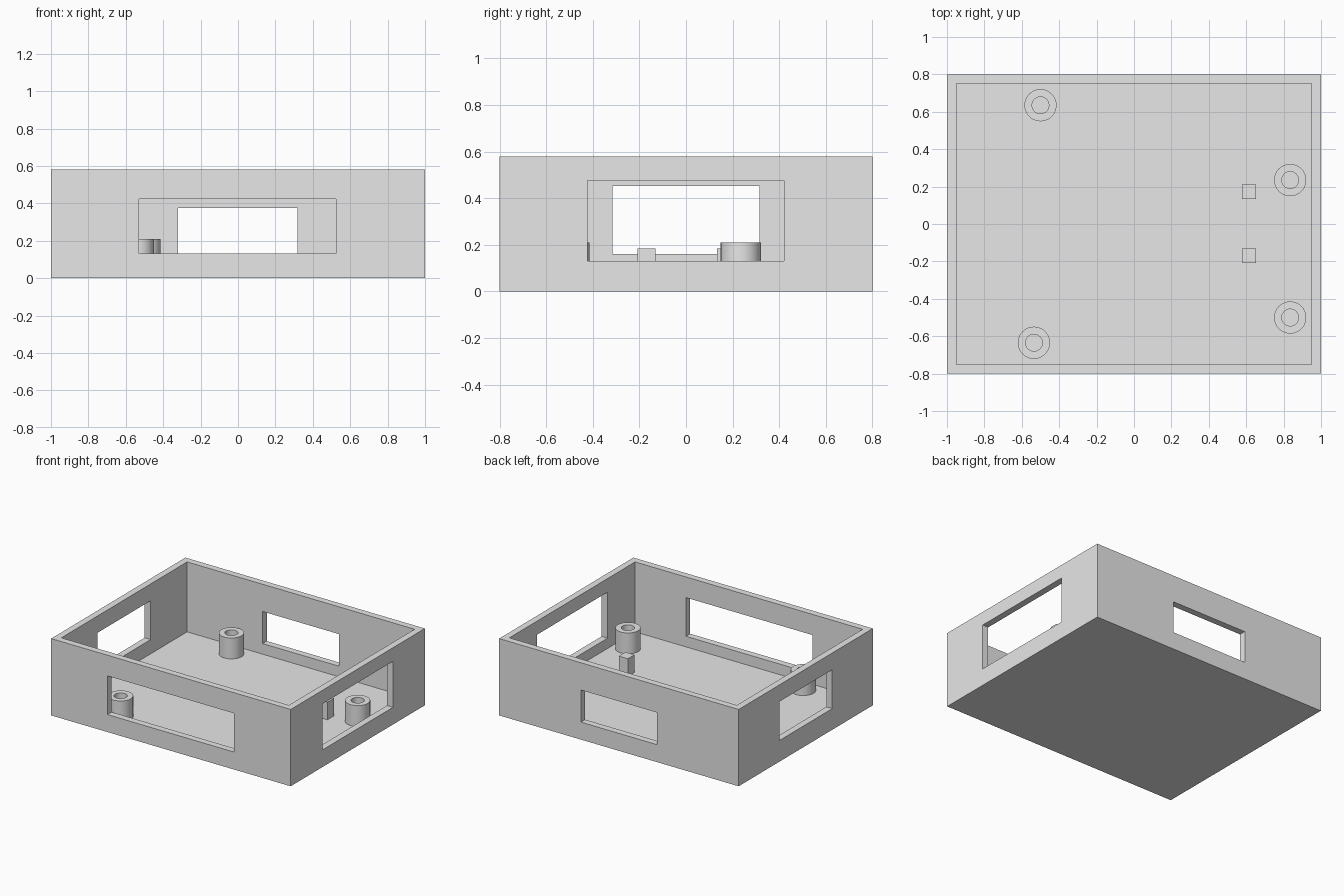
import bpy, bmesh, math
from mathutils import Vector, Matrix

if "Cube" in bpy.data.objects:
    bpy.data.objects.remove(bpy.data.objects["Cube"])

WALL, FLOOR, HEIGHT = 0.05, 0.052, 0.58

grey = bpy.data.materials.new("light grey plastic")
grey.diffuse_color = (0.8, 0.8, 0.8, 1)
grey.use_nodes = True
grey.node_tree.nodes["Principled BSDF"].inputs["Base Color"].default_value = grey.diffuse_color


def add_object(name, bm):
    bmesh.ops.recalc_face_normals(bm, faces=bm.faces[:])
    mesh = bpy.data.meshes.new(name)
    bm.to_mesh(mesh)
    bm.free()
    mesh.materials.append(grey)
    obj = bpy.data.objects.new(name, mesh)
    bpy.context.collection.objects.link(obj)
    return obj


def add_box(name, lo, hi):
    lo, hi = Vector(lo), Vector(hi)
    bm = bmesh.new()
    matrix = Matrix.Translation((lo + hi) / 2) @ Matrix.Diagonal((*(hi - lo), 1))
    bmesh.ops.create_cube(bm, size=1, matrix=matrix)
    return add_object(name, bm)


def add_standoff(name, x, y, outer=0.086, inner=0.045, top=0.21, sides=48):
    # Hollow tube: a rectangular profile turned around the z axis
    profile = [(inner, FLOOR), (outer, FLOOR), (outer, top), (inner, top)]
    bm = bmesh.new()
    rings = []
    for i in range(sides):
        a = 2 * math.pi * i / sides
        rings.append([bm.verts.new((x + r * math.cos(a), y + r * math.sin(a), z))
                      for r, z in profile])
    for i in range(sides):
        a, b = rings[i], rings[(i + 1) % sides]
        for j in range(4):
            k = (j + 1) % 4
            bm.faces.new((a[j], b[j], b[k], a[k]))
    obj = add_object(name, bm)
    bpy.ops.object.select_all(action='DESELECT')
    obj.select_set(True)
    bpy.context.view_layer.objects.active = obj
    bpy.ops.object.shade_smooth_by_angle(angle=math.radians(30))


# Open tray with a hollow interior and one window in each wall
tray = add_box("tray", (-1, -0.8, 0), (1, 0.8, HEIGHT))
cutters = [
    add_box("interior_cutter", (-1 + WALL, -0.8 + WALL, FLOOR), (1 - WALL, 0.8 - WALL, 1)),
    add_box("front_window_cutter", (-0.53, -0.9, 0.132), (0.525, -0.7, 0.424)),
    add_box("back_window_cutter", (-0.32, 0.7, 0.132), (0.317, 0.9, 0.374)),
    add_box("right_window_cutter", (0.9, -0.422, 0.13), (1.1, 0.42, 0.477)),
    add_box("left_window_cutter", (-1.1, -0.316, 0.16), (-0.9, 0.315, 0.453)),
]
bpy.context.view_layer.objects.active = tray
for cutter in cutters:
    mod = tray.modifiers.new(cutter.name, 'BOOLEAN')
    mod.operation = 'DIFFERENCE'
    mod.solver = 'EXACT'
    mod.object = cutter
    bpy.ops.object.modifier_apply(modifier=mod.name)
    bpy.data.objects.remove(cutter)

# Board mounting standoffs
for i, (x, y) in enumerate([(-0.5, 0.635), (-0.535, -0.635), (0.835, 0.235), (0.835, -0.5)]):
    add_standoff(f"standoff_{i + 1}", x, y)

# Square support posts
for name, y in (("back_post", 0.173), ("front_post", -0.17)):
    add_box(name, (0.577, y - 0.039, FLOOR), (0.653, y + 0.039, 0.185))
